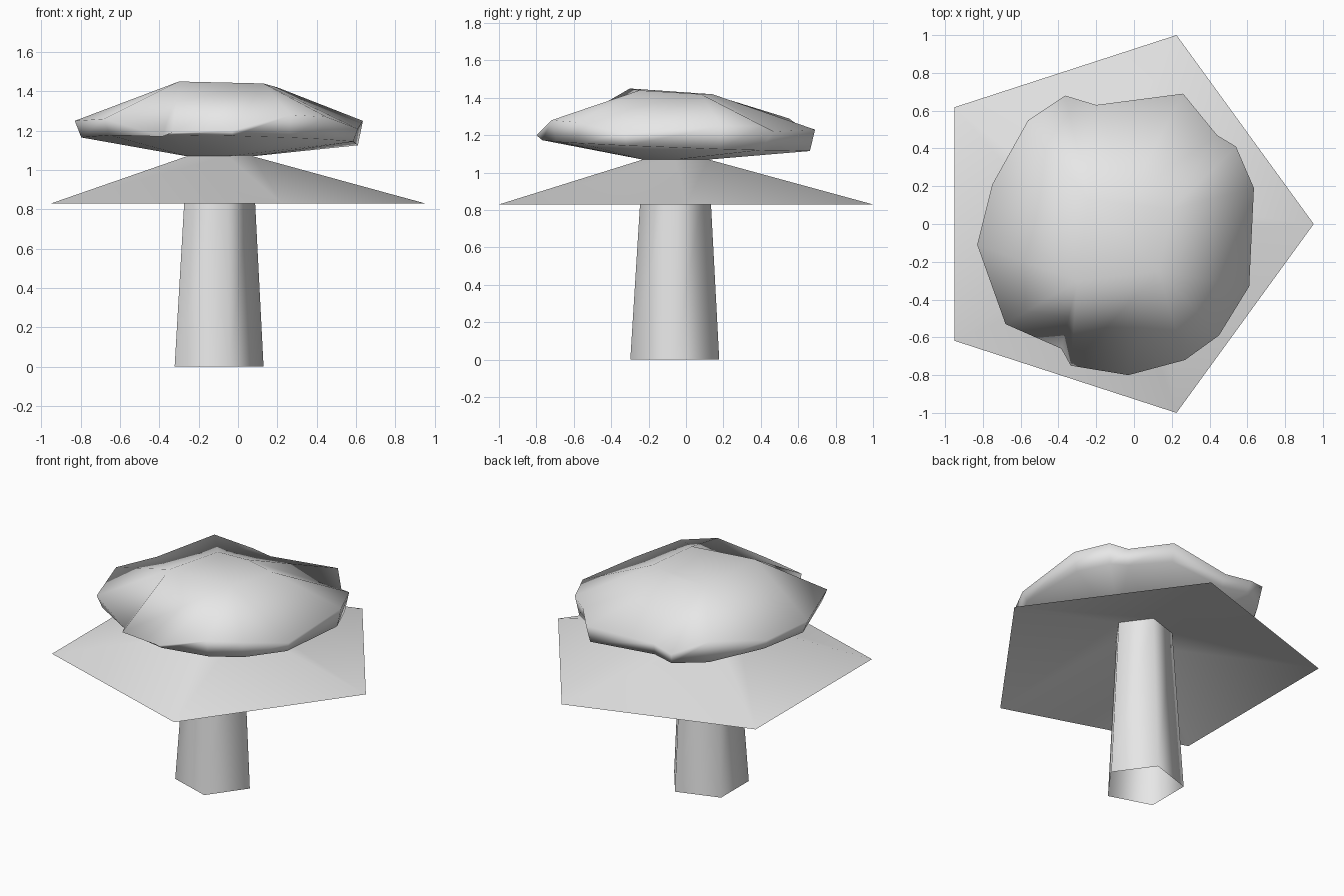
import bpy, bmesh, math
from mathutils import Vector

default = bpy.data.objects.get("Cube")
if default:
    bpy.data.objects.remove(default)

grey = bpy.data.materials.new("plain_grey")
grey.use_nodes = True
grey.diffuse_color = (0.8, 0.8, 0.8, 1)
grey.node_tree.nodes["Principled BSDF"].inputs["Base Color"].default_value = (0.8, 0.8, 0.8, 1)


def pentagon(x, y, z, radius):
    step = math.tau / 5
    return [Vector((x + radius * math.cos(i * step), y + radius * math.sin(i * step), z))
            for i in range(5)]


def skin(name, rings, cap=False):
    """Join equal-length rings with faces, then weld repeated points."""
    bm = bmesh.new()
    loops = [[bm.verts.new(p) for p in ring] for ring in rings]
    n = len(rings[0])
    for low, high in zip(loops, loops[1:]):
        for i in range(n):
            j = (i + 1) % n
            bm.faces.new((low[i], low[j], high[j], high[i]))
    if cap:
        bm.faces.new(loops[-1])
    bmesh.ops.remove_doubles(bm, verts=bm.verts, dist=0.0005)
    for face in bm.faces:
        face.smooth = True
    mesh = bpy.data.meshes.new(name)
    bm.to_mesh(mesh)
    bm.free()
    mesh.materials.append(grey)
    obj = bpy.data.objects.new(name, mesh)
    bpy.context.collection.objects.link(obj)
    return obj


def nearest(ring, targets):
    """For each ring point, the target closest to it in plan direction."""
    centre = sum(targets, Vector()) / len(targets)
    def match(p, t):
        return (p - centre).xy.normalized().dot((t - centre).xy.normalized())
    return [max(targets, key=lambda t: match(p, t)) for p in ring]


# Tapered stem, open at the foot
neck = pentagon(-0.11, -0.055, 1.07, 0.185)
skin("stem", [pentagon(-0.12, -0.06, 0, 0.25), neck])

# Open pentagonal skirt spreading from the top of the stem
skin("skirt", [pentagon(-0.1, 0, 0.83, 1.0515), neck])

# Irregular cap: underside, thick rim and flat crown
rim = [Vector(p) for p in (
    (0.635, 0.19, 1.25), (0.54, 0.41, 1.25), (0.44, 0.47, 1.22), (0.26, 0.69, 1.23),
    (-0.2, 0.63, 1.21), (-0.365, 0.68, 1.2), (-0.56, 0.55, 1.29), (-0.75, 0.21, 1.22),
    (-0.83, -0.11, 1.25), (-0.68, -0.53, 1.26), (-0.385, -0.66, 1.17),
    (-0.335, -0.75, 1.19), (-0.03, -0.8, 1.2), (0.27, -0.72, 1.28),
    (0.45, -0.59, 1.27), (0.61, -0.33, 1.21))]
crown = [Vector(p) for p in (
    (0.2, 0.08, 1.42), (-0.03, 0.14, 1.42), (-0.24, 0.13, 1.42),
    (-0.3, -0.3, 1.45), (0.13, -0.25, 1.44))]
lip = [Vector((p.x * 0.96, p.y * 0.96, 1.145 - 0.02 * p.x - 0.035 * p.y)) for p in rim]
skin("cap", [nearest(rim, neck), lip, rim, nearest(rim, crown)], cap=False)

# Flat panel closing the crown
bm = bmesh.new()
bm.from_mesh(bpy.data.objects["cap"].data)
open_edges = [e for e in bm.edges if e.is_boundary and all(v.co.z > 1.3 for v in e.verts)]
panel = bmesh.ops.holes_fill(bm, edges=open_edges, sides=0)
for face in panel["faces"]:
    face.smooth = True
bmesh.ops.recalc_face_normals(bm, faces=bm.faces)
bm.to_mesh(bpy.data.objects["cap"].data)
bm.free()
